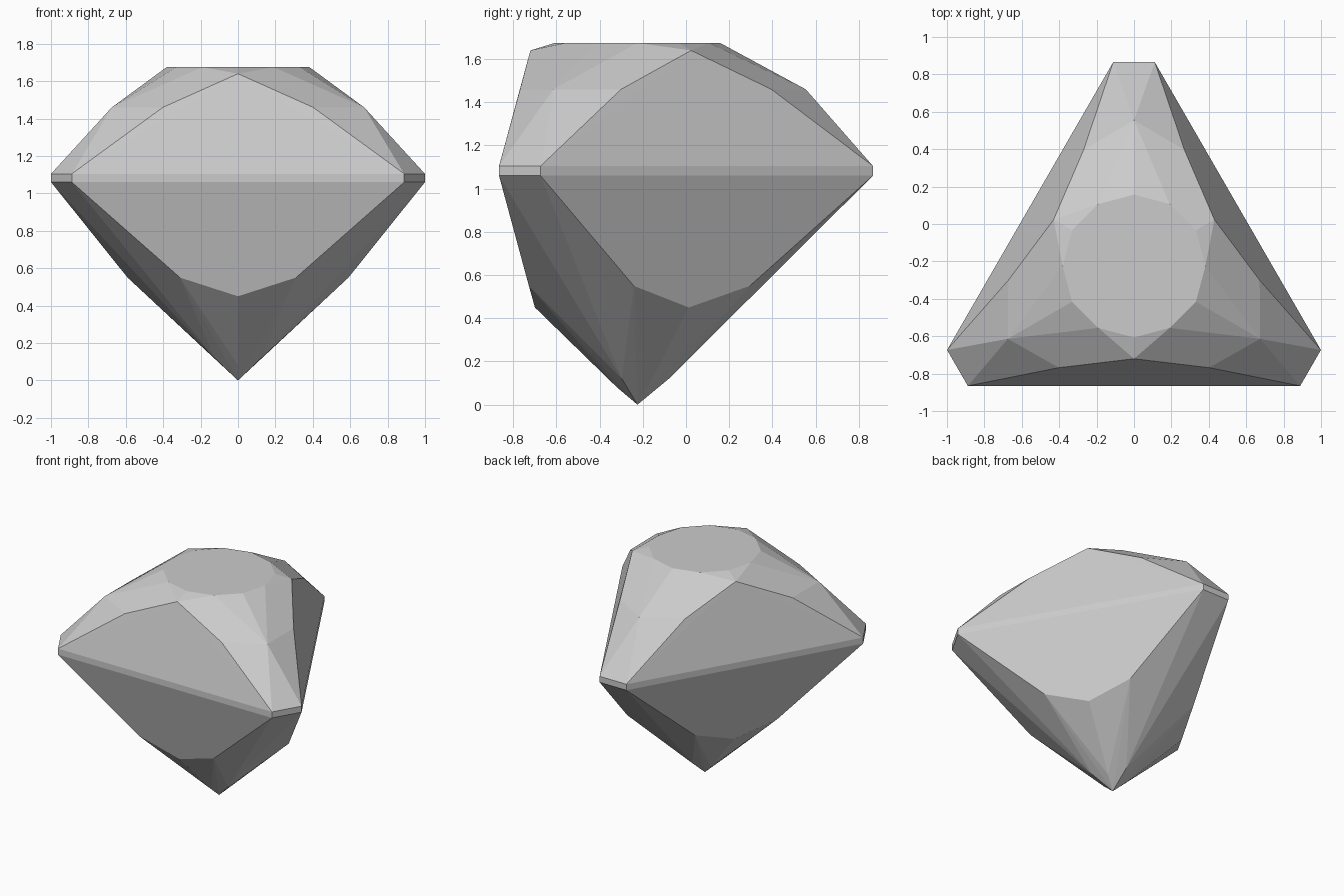
import bpy, bmesh
from math import radians
from mathutils import Matrix, Vector

cube = bpy.data.objects.get("Cube")
if cube:
    bpy.data.objects.remove(cube, do_unlink=True)

# Single gem colour
grey = (0.6, 0.6, 0.6, 1)
mat = bpy.data.materials.new("pale_grey")
mat.use_nodes = True
mat.diffuse_color = grey
mat.node_tree.nodes["Principled BSDF"].inputs["Base Color"].default_value = grey

CENTRE_Y = -0.2245
GIRDLE_LOW, GIRDLE_TOP, TABLE_Z = 1.06, 1.105, 1.675

# Facet corners of one third, around the corner pointing to +y
corner_points = [
    (0.111, 1.09, GIRDLE_LOW), (0.111, 1.09, GIRDLE_TOP),  # blunt girdle corner
    (0, 0.779, 1.46),       # crown corner facet
    (0.27, 0.62, 1.46),     # crown bevel beside the corner
    (0, -0.496, 1.64),      # top of the crown side
    (0.31, -0.503, 0.55),   # pavilion side shoulders
    (0, -0.475, 0.45),      # lowest point of the pavilion side
    (0, 0.145, 0.12),       # corner rib near the culet
    (0, -0.095, 0.08),      # side rib near the culet
]

bm = bmesh.new()


def add_point(co, degrees):
    turned = Matrix.Rotation(radians(degrees), 3, 'Z') @ Vector(co)
    bm.verts.new(turned + Vector((0, CENTRE_Y, 0)))


# Mirror each point and repeat it three times around the axis
for x, y, z in corner_points:
    for side in ((1, -1) if x else (1,)):
        for turn in range(3):
            add_point((side * x, y, z), turn * 120)

# Round twelve-sided table and the culet
for turn in range(12):
    add_point((0, 0.382, TABLE_Z), turn * 30)
add_point((0, 0, 0), 0)

# Wrap the facets around the corners and merge flat areas
bmesh.ops.convex_hull(bm, input=bm.verts[:])
bmesh.ops.dissolve_limit(bm, angle_limit=radians(1), verts=bm.verts[:], edges=bm.edges[:])
bmesh.ops.recalc_face_normals(bm, faces=bm.faces[:])

mesh = bpy.data.meshes.new("gem")
bm.to_mesh(mesh)
bm.free()
mesh.materials.append(mat)
gem = bpy.data.objects.new("gem", mesh)
bpy.context.collection.objects.link(gem)
